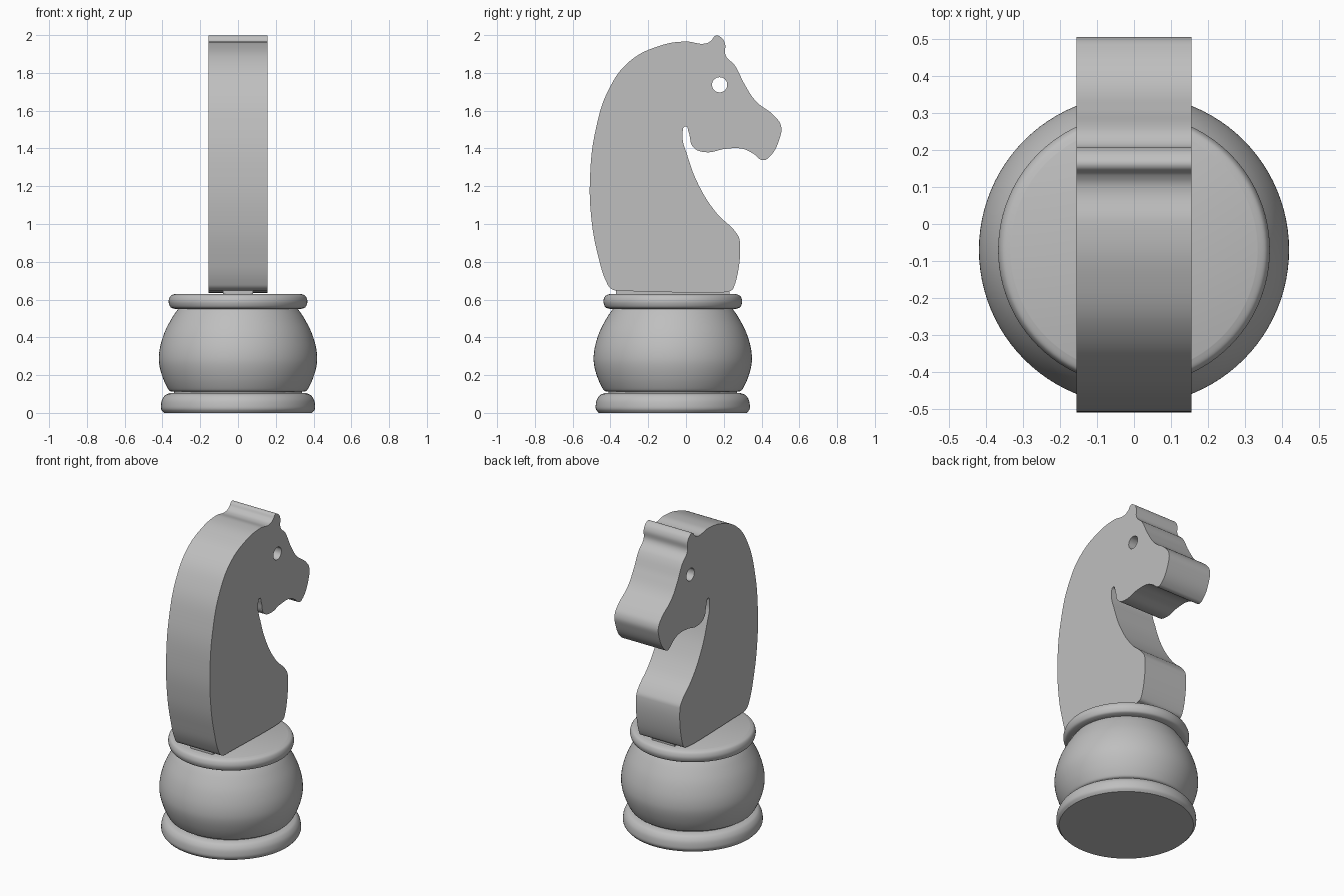
import bpy, bmesh, math
from mathutils import Matrix

cube = bpy.data.objects.get("Cube")
if cube:
    bpy.data.objects.remove(cube, do_unlink=True)

BASE_Y = -0.07

grey = bpy.data.materials.new("plain grey")
grey.use_nodes = True
colour = (0.52, 0.52, 0.52, 1)
grey.diffuse_color = colour
grey.node_tree.nodes["Principled BSDF"].inputs["Base Color"].default_value = colour


def finish(obj, angle=35):
    """Give the part its material and smooth its gentle edges."""
    obj.data.materials.clear()
    obj.data.materials.append(grey)
    bpy.ops.object.select_all(action='DESELECT')
    obj.select_set(True)
    bpy.context.view_layer.objects.active = obj
    bpy.ops.object.shade_smooth_by_angle(angle=math.radians(angle))


def smooth_path(pts, steps=6):
    """Catmull-Rom curve through the points."""
    p = [pts[0]] + pts + [pts[-1]]
    out = []
    for a, b, c, d in zip(p, p[1:], p[2:], p[3:]):
        for s in range(steps):
            t = s / steps
            out.append(tuple(0.5 * (2 * j + (k - i) * t + (2 * i - 5 * j + 4 * k - l) * t * t
                                    + (3 * j - i - 3 * k + l) * t ** 3)
                             for i, j, k, l in zip(a, b, c, d)))
    return out + [pts[-1]]


def lathe(name, pts, segments=96):
    """Turn a (radius, height) profile, closed on the axis at both ends."""
    prof = smooth_path(pts)
    prof = [(0, prof[0][1])] + prof + [(0, prof[-1][1])]
    bm = bmesh.new()
    verts = [bm.verts.new((r, 0, z)) for r, z in prof]
    edges = [bm.edges.new(e) for e in zip(verts, verts[1:])]
    bmesh.ops.spin(bm, geom=verts + edges, cent=(0, 0, 0), axis=(0, 0, 1),
                   angle=math.tau, steps=segments)
    bmesh.ops.remove_doubles(bm, verts=bm.verts, dist=1e-5)
    bmesh.ops.recalc_face_normals(bm, faces=bm.faces)
    mesh = bpy.data.meshes.new(name)
    bm.to_mesh(mesh)
    bm.free()
    obj = bpy.data.objects.new(name, mesh)
    obj.location.y = BASE_Y
    bpy.context.collection.objects.link(obj)
    finish(obj)


# Turned base
lathe("foot_ring", [(.392, 0), (.406, .018), (.408, .04), (.402, .07), (.385, .094), (.362, .104)])
lathe("foot_groove", [(.34, .09), (.34, .13)])
lathe("bulb", [(.355, .114), (.369, .125), (.395, .178), (.414, .24), (.419, .295),
               (.41, .36), (.385, .435), (.345, .51), (.31, .56)])
lathe("collar_ring", [(.335, .551), (.356, .559), (.366, .58), (.366, .6), (.356, .62), (.333, .63)])

# Slim tenon joining collar and head
bpy.ops.mesh.primitive_cube_add(size=1, location=(0, BASE_Y, .635))
tenon = bpy.context.object
tenon.name = "tenon"
tenon.scale = (.16, .6, .03)
finish(tenon)

# Flat horse head: side outline as (y, z, corner flag)
OUTLINE = [
    (-.365, .645, 1), (.235, .645, 0), (.253, .665, 0), (.284, .915, 0), (.268, .95, 0),
    (.16, 1.06, 0), (.07, 1.2, 0), (.008, 1.36, 0), (-.018, 1.475, 0), (-.002, 1.517, 0),
    (.014, 1.485, 0), (.04, 1.405, 0), (.105, 1.38, 0), (.21, 1.398, 0), (.3, 1.398, 0),
    (.355, 1.373, 0), (.405, 1.338, 0), (.43, 1.345, 0), (.5, 1.467, 0), (.503, 1.52, 0),
    (.47, 1.57, 0), (.37, 1.65, 0), (.31, 1.74, 0), (.258, 1.84, 0), (.21, 1.893, 0),
    (.205, 1.96, 0), (.18, 1.992, 0), (.157, 1.997, 0), (.132, 1.97, 0), (.1, 1.955, 0),
    (0, 1.966, 0), (-.14, 1.943, 0), (-.3, 1.86, 0), (-.41, 1.71, 0), (-.478, 1.5, 0),
    (-.508, 1.25, 0), (-.5, 1.02, 0), (-.465, .83, 0), (-.42, .69, 0), (-.4, .66, 0)]

curve = bpy.data.curves.new("horse_head", 'CURVE')
curve.dimensions = '2D'
curve.fill_mode = 'BOTH'
curve.extrude = .156
curve.resolution_u = 8


def add_loop(points):
    spline = curve.splines.new('BEZIER')
    spline.bezier_points.add(len(points) - 1)
    spline.use_cyclic_u = True
    for bp, (y, z, corner) in zip(spline.bezier_points, points):
        bp.co = (y, z, 0)
        bp.handle_left_type = bp.handle_right_type = 'VECTOR' if corner else 'AUTO'


add_loop(OUTLINE)

# Eye hole, right through the head
add_loop([(.178 + .04 * math.cos(a), 1.737 + .04 * math.sin(a), 0)
          for a in (math.tau * i / 8 for i in range(8))])

head = bpy.data.objects.new("horse_head", curve)
bpy.context.collection.objects.link(head)
bpy.ops.object.select_all(action='DESELECT')
head.select_set(True)
bpy.context.view_layer.objects.active = head
bpy.ops.object.convert(target='MESH')
head = bpy.context.object

# Stand the outline upright in the side plane and weld its walls
turn = Matrix(((0, 0, 1, 0), (1, 0, 0, 0), (0, 1, 0, 0), (0, 0, 0, 1)))
bm = bmesh.new()
bm.from_mesh(head.data)
bmesh.ops.transform(bm, matrix=turn, verts=bm.verts)
bmesh.ops.remove_doubles(bm, verts=bm.verts, dist=1e-5)
bmesh.ops.recalc_face_normals(bm, faces=bm.faces)
bm.to_mesh(head.data)
bm.free()
finish(head)
